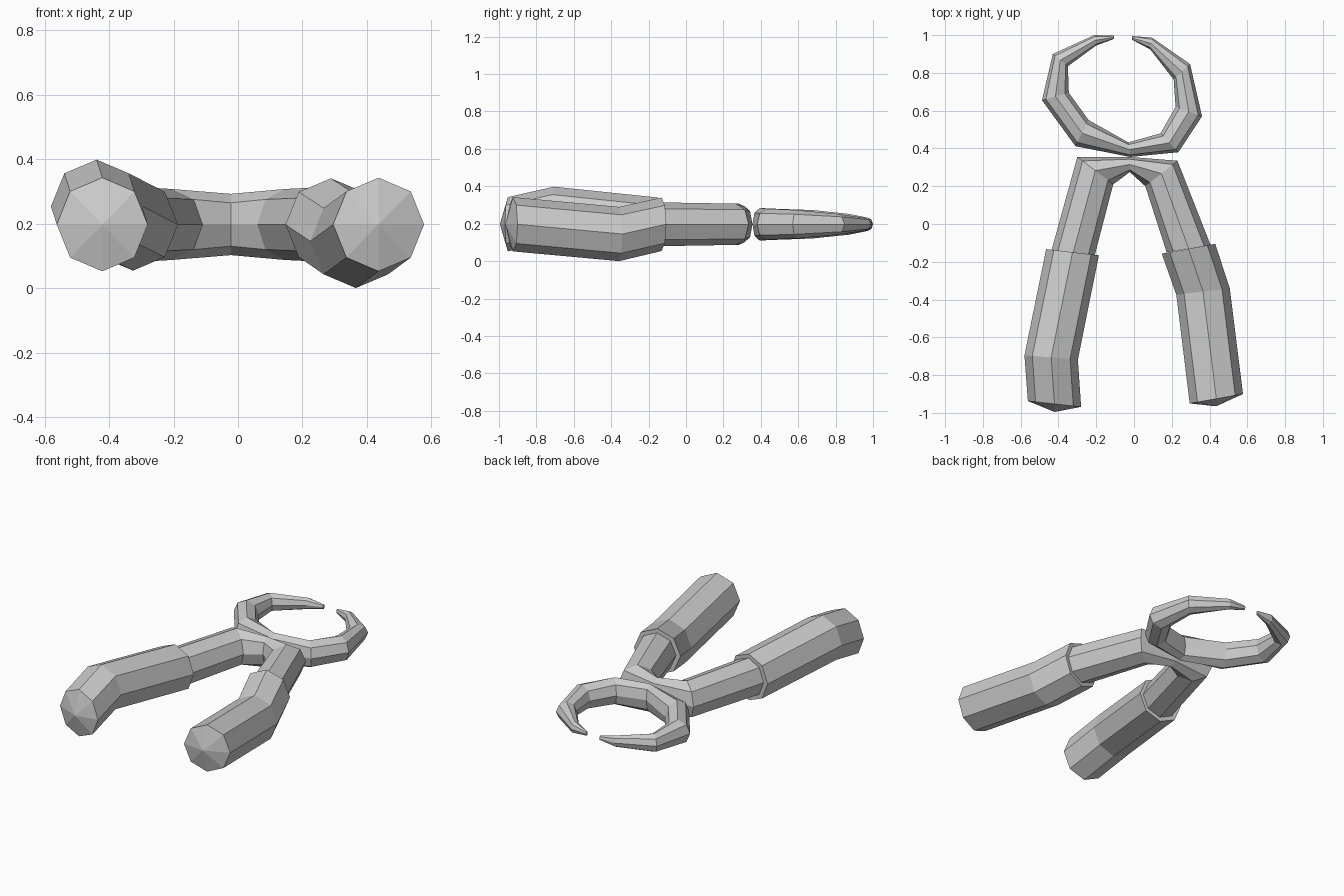
import bpy, bmesh
from math import cos, sin, tau

SIDES = 8
ZC = 0.197


def tube(name, rings, apex=None):
    """Skin octagonal rings. Ring = (outer xy, inner xy, half height, z centre)."""
    bm = bmesh.new()
    loops = []
    for o, i, h, z in rings:
        mx, my = (o[0] + i[0]) / 2, (o[1] + i[1]) / 2
        ux, uy = o[0] - mx, o[1] - my
        loops.append([bm.verts.new((mx + ux * cos(tau * k / SIDES),
                                    my + uy * cos(tau * k / SIDES),
                                    z + h * sin(tau * k / SIDES)))
                      for k in range(SIDES)])
    for a, b in zip(loops, loops[1:]):
        for k in range(SIDES):
            n = (k + 1) % SIDES
            bm.faces.new((a[k], a[n], b[n], b[k]))
    bm.faces.new(loops[0])
    if apex:
        tip = bm.verts.new(apex)
        for k in range(SIDES):
            bm.faces.new((loops[-1][k], loops[-1][(k + 1) % SIDES], tip))
    else:
        bm.faces.new(loops[-1])
    bmesh.ops.recalc_face_normals(bm, faces=bm.faces)
    mesh = bpy.data.meshes.new(name)
    bm.to_mesh(mesh)
    bm.free()
    obj = bpy.data.objects.new(name, mesh)
    bpy.context.collection.objects.link(obj)
    return obj


# Metal arms: one bent bar running from grip to grip through the pivot
tube("metal_arms", [
    ((-0.437, -0.14), (-0.208, -0.166), 0.117, ZC),
    ((-0.30, 0.355), (-0.11, 0.21), 0.11, ZC),
    ((-0.022, 0.355), (-0.022, 0.275), 0.095, ZC),
    ((0.23, 0.335), (0.06, 0.20), 0.11, ZC),
    ((0.405, -0.11), (0.173, -0.15), 0.117, ZC)])

# Pincer jaws: open ring tapering to two tips
tube("pincer_jaws", [
    ((-0.105, 0.997), (-0.105, 0.98), 0.014, ZC),
    ((-0.21, 1.0), (-0.20, 0.945), 0.035, ZC),
    ((-0.43, 0.90), (-0.35, 0.835), 0.056, ZC),
    ((-0.487, 0.655), (-0.345, 0.695), 0.076, ZC),
    ((-0.31, 0.412), (-0.24, 0.55), 0.083, ZC),
    ((-0.02, 0.355), (-0.03, 0.432), 0.087, ZC),
    ((0.235, 0.38), (0.14, 0.48), 0.083, ZC),
    ((0.36, 0.57), (0.22, 0.62), 0.076, ZC),
    ((0.297, 0.847), (0.21, 0.765), 0.056, ZC),
    ((0.095, 0.987), (0.085, 0.925), 0.035, ZC),
    ((-0.01, 0.995), (-0.01, 0.975), 0.014, ZC)])

# Thick bent grips with shallow pointed end caps
tube("left_grip", [
    ((-0.465, -0.133), (-0.186, -0.166), 0.143, ZC),
    ((-0.58, -0.695), (-0.297, -0.718), 0.145, 0.253),
    ((-0.562, -0.937), (-0.28, -0.968), 0.145, ZC)],
    apex=(-0.42, -0.995, ZC))
tube("right_grip", [
    ((0.43, -0.105), (0.147, -0.157), 0.143, ZC),
    ((0.507, -0.34), (0.224, -0.375), 0.145, 0.145),
    ((0.577, -0.90), (0.295, -0.95), 0.145, ZC)],
    apex=(0.435, -0.965, ZC))
